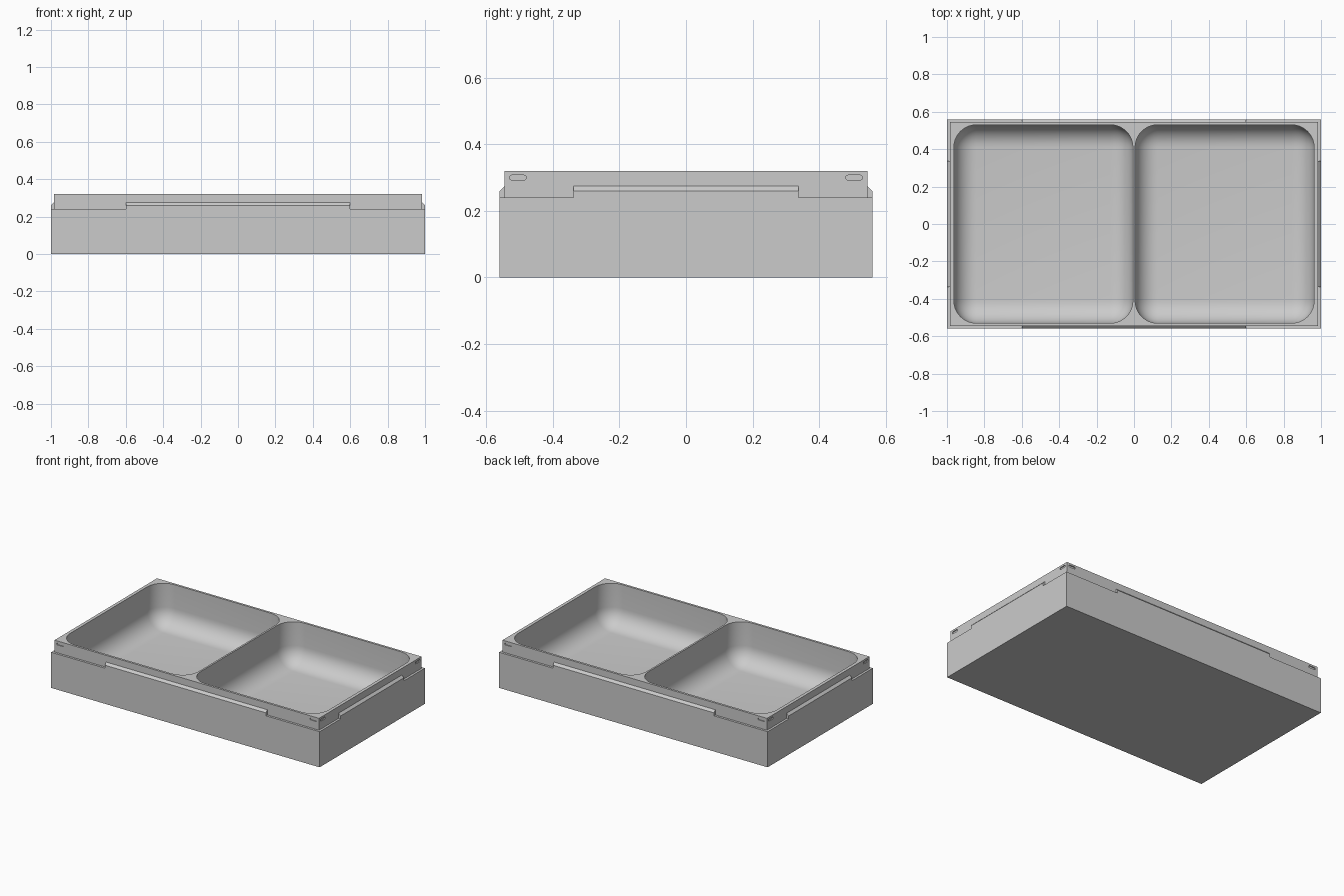
import bpy, bmesh
from math import radians
from mathutils import Matrix

default = bpy.data.objects.get("Cube")
if default:
    bpy.data.objects.remove(default, do_unlink=True)

HALF_X, HALF_Y = 1.0, 0.56
LEDGE = 0.015            # step between body and lip
LEDGE_Z, TOP_Z = 0.24, 0.32
FLOOR_Z, FILLET = 0.04, 0.12

GREY = (0.6, 0.6, 0.6, 1)
grey = bpy.data.materials.new("plain grey")
grey.use_nodes = True
grey.diffuse_color = GREY
grey.node_tree.nodes["Principled BSDF"].inputs["Base Color"].default_value = GREY


def make_object(name, bm):
    bmesh.ops.recalc_face_normals(bm, faces=bm.faces)
    mesh = bpy.data.meshes.new(name)
    bm.to_mesh(mesh)
    bm.free()
    mesh.materials.append(grey)
    obj = bpy.data.objects.new(name, mesh)
    bpy.context.collection.objects.link(obj)
    return obj


def add_box(bm, centre, size):
    matrix = Matrix.Translation(centre) @ Matrix.Diagonal((*size, 1))
    return bmesh.ops.create_cube(bm, size=1, matrix=matrix)["verts"]


def edges_of(verts):
    return list({e for v in verts for e in v.link_edges})


def make_ridge(name, length, axis, sign):
    """Chamfered strip lying on the ledge, along the x or y side."""
    reach = HALF_Y if axis == "x" else HALF_X
    profile = [(reach - LEDGE, LEDGE_Z), (reach, LEDGE_Z),
               (reach, 0.26), (reach - LEDGE, 0.275)]
    bm = bmesh.new()
    ends = []
    for along in (-length / 2, length / 2):
        ends.append([bm.verts.new((along, sign * r, z) if axis == "x"
                                  else (sign * r, along, z)) for r, z in profile])
    a, b = ends
    bm.faces.new(a)
    bm.faces.new(b)
    for i in range(len(profile)):
        j = (i + 1) % len(profile)
        bm.faces.new((a[i], a[j], b[j], b[i]))
    return make_object(name, bm)


# Body block with the stepped lip on top
bm = bmesh.new()
add_box(bm, (0, 0, LEDGE_Z / 2), (2 * HALF_X, 2 * HALF_Y, LEDGE_Z))
bm.faces.ensure_lookup_table()
top = max(bm.faces, key=lambda f: f.calc_center_median().z)
bmesh.ops.inset_region(bm, faces=[top], thickness=LEDGE, use_even_offset=True)
lip = bmesh.ops.extrude_face_region(bm, geom=[top])["geom"]
bmesh.ops.delete(bm, geom=[top], context="FACES")
for v in lip:
    if isinstance(v, bmesh.types.BMVert):
        v.co.z = TOP_Z
tray = make_object("tray_body", bm)

# Cutter for the two rounded compartments
bm = bmesh.new()
X_IN, X_OUT, Y_IN, HIGH = 0.006, 0.963, 0.53, 0.6
for side in (-1, 1):
    verts = add_box(bm, (side * (X_IN + X_OUT) / 2, 0, (FLOOR_Z + HIGH) / 2),
                    (X_OUT - X_IN, 2 * Y_IN, HIGH - FLOOR_Z))
    rounded = [e for e in edges_of(verts) if min(v.co.z for v in e.verts) < 0.5]
    bmesh.ops.bevel(bm, geom=rounded, offset=FILLET, segments=10,
                    profile=0.5, affect="EDGES")
compartments = make_object("compartment_cutter", bm)

# Cutter for the small rounded slots near the lip corners
bm = bmesh.new()
LONG, TALL, DEEP = 0.05, 0.014, 0.012
for sx in (-1, 1):
    for sy in (-1, 1):
        slots = [((sx * 0.944, sy * (HALF_Y - LEDGE), 0.3), (LONG, DEEP, TALL), 1),
                 ((sx * (HALF_X - LEDGE), sy * 0.505, 0.3), (DEEP, LONG, TALL), 0)]
        for centre, size, normal in slots:
            verts = add_box(bm, centre, size)
            across = [e for e in edges_of(verts)
                      if abs(e.verts[0].co[normal] - e.verts[1].co[normal]) > DEEP / 2]
            bmesh.ops.bevel(bm, geom=across, offset=TALL * 0.45, segments=4,
                            profile=0.5, affect="EDGES")
slots = make_object("slot_cutter", bm)

# Cut the tray, then drop the cutters
bpy.ops.object.select_all(action="DESELECT")
bpy.context.view_layer.objects.active = tray
tray.select_set(True)
for cutter in (compartments, slots):
    cutter.hide_render = True
    mod = tray.modifiers.new("cut", "BOOLEAN")
    mod.operation = "DIFFERENCE"
    mod.solver = "EXACT"
    mod.object = cutter
    bpy.ops.object.modifier_apply(modifier=mod.name)
    bpy.data.objects.remove(cutter, do_unlink=True)
bpy.ops.object.shade_smooth_by_angle(angle=radians(30))

# Ridges along the four sides
make_ridge("front_ridge", 1.2, "x", -1)
make_ridge("back_ridge", 1.2, "x", 1)
make_ridge("left_ridge", 0.675, "y", 1)
make_ridge("right_ridge", 0.675, "y", -1)
